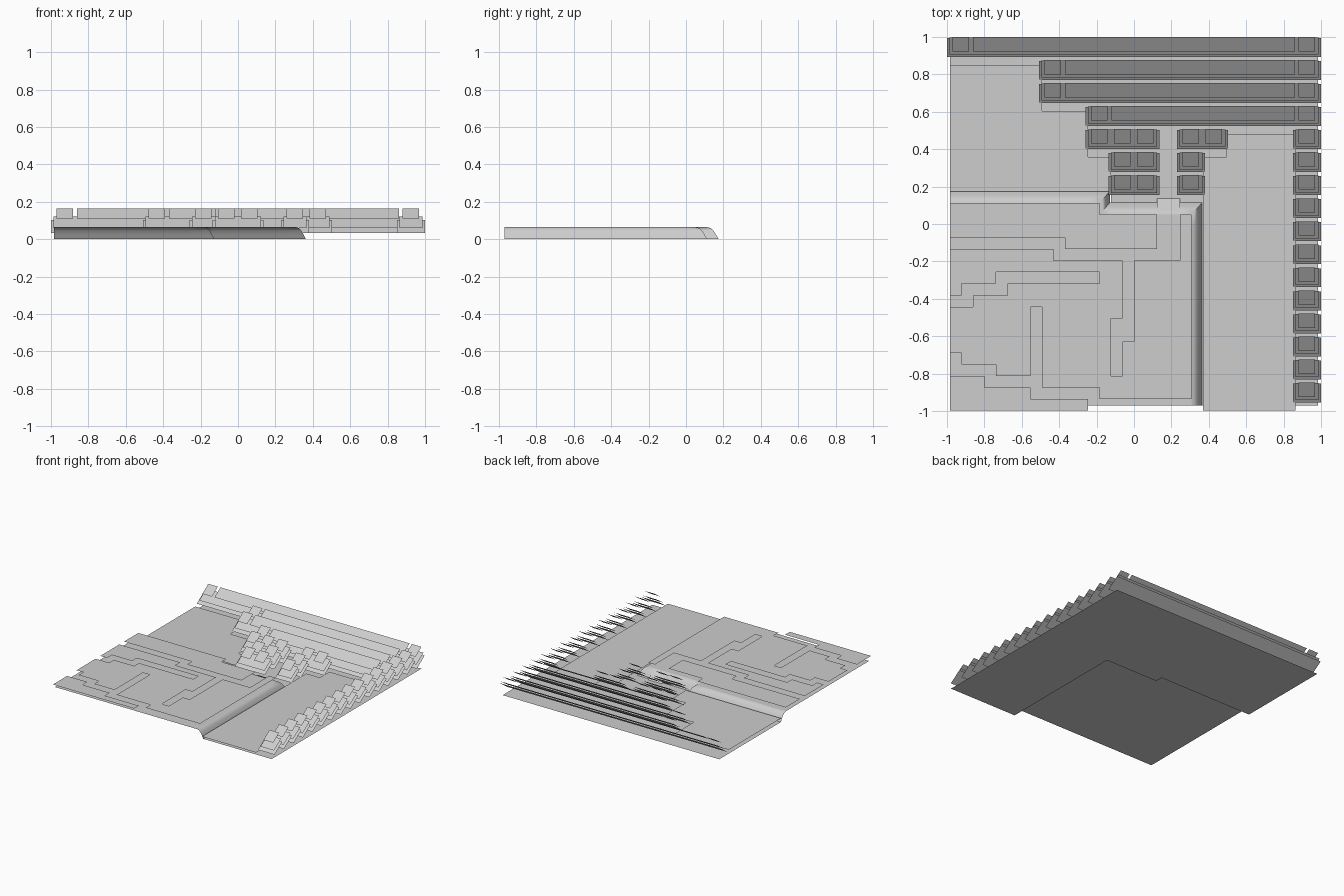
import bpy, bmesh

if "Cube" in bpy.data.objects:
    bpy.data.objects.remove(bpy.data.objects["Cube"])

T = 0.0616                 # terrain tile size
X0, Y0 = -0.985, -0.997    # front left corner of the terrain
TOP = 0.065                # plateau height
LIFT = 0.031               # grass sheets lie this far above the bare soil
FRONT = -0.97              # front edge of the bare soil

mat = bpy.data.materials.new("plain grey")
mat.diffuse_color = (0.61, 0.61, 0.61, 1)
mat.use_nodes = True
mat.node_tree.nodes["Principled BSDF"].inputs["Base Color"].default_value = mat.diffuse_color


def make(name, quads, smooth=False):
    """Object from a list of four-cornered faces, with shared corners merged."""
    bm = bmesh.new()
    for q in quads:
        bm.faces.new([bm.verts.new(p) for p in q])
    bmesh.ops.remove_doubles(bm, verts=bm.verts, dist=0.0005)
    for f in bm.faces:
        f.smooth = smooth
    me = bpy.data.meshes.new(name)
    bm.to_mesh(me)
    bm.free()
    me.materials.append(mat)
    ob = bpy.data.objects.new(name, me)
    bpy.context.collection.objects.link(ob)
    return ob


def plate(x0, x1, y0, y1, z0, z1):
    """Upward facing sheet that rises from z0 at its front to z1 at its back."""
    return [(x0, y0, z0), (x1, y0, z0), (x1, y1, z1), (x0, y1, z1)]


def tiles(i0, j0, i1, j1, z):
    """Level sheet given in tile columns and rows."""
    return plate(X0 + i0 * T, X0 + i1 * T, Y0 + j0 * T, Y0 + j1 * T, z, z)


# Lower soil around the plateau
back = Y0 + 32 * T
make("lower_soil", [
    plate(X0, -0.123, 0.174, back, 0, 0),
    plate(-0.123, 0.36, 0.112, back, 0, 0),
    plate(0.36, 0.985, FRONT, back, 0, 0)])

# Lower grass floating above the soil, left of and in front of the hedges
make("lower_grass", [tiles(*r, LIFT) for r in (
    (0, 19, 8, 30), (8, 19, 12, 26), (12, 19, 14, 22),
    (22, 0, 24, 22), (24, 0, 30, 24))])

# Plateau soil, with grass everywhere except on the paths
paths = [(0, 14, 10, 15), (9, 13, 20, 14), (18, 13, 20, 17), (15, 6, 16, 13), (14, 3, 15, 8),
         (0, 9, 2, 10), (1, 10, 5, 11), (4, 11, 13, 12),
         (0, 3, 1, 5), (1, 3, 4, 4), (3, 2, 8, 3), (7, 1, 8, 9), (7, 1, 13, 2), (12, 0, 21, 1)]
grass, soil = [], []
for i in range(21):
    for j in range(18 if i < 13 else 17):
        soil.append(plate(X0 + i * T, X0 + (i + 1) * T, max(FRONT, Y0 + j * T),
                          Y0 + (j + 1) * T, TOP, TOP))
        if not any(a <= i < c and b <= j < d for a, b, c, d in paths):
            grass.append(tiles(i, j, i + 1, j + 1, TOP + LIFT))
make("plateau_grass", grass)

# Rounded bank along the back and right of the plateau
# Crest points as tile column, tile row and outward direction
crest = [(i, 18, 0, 1) for i in range(13)] + [(13, 18, 1, 1), (13, 17, 1, 1)]
crest += [(i, 17, 0, 1) for i in range(14, 21)] + [(21, 17, 1, 1)]
crest += [(21, j, 1, 0) for j in range(16, 0, -1)] + [(21, (FRONT - Y0) / T, 1, 0)]
profile = [(0, TOP), (0.018, 0.06), (0.032, 0.046), (0.045, 0.025), (0.059, 0)]
rows = [[(X0 + i * T + u * t * 0.93, Y0 + j * T + v * t * 1.08, z) for i, j, u, v in crest]
        for t, z in profile]
bank = []
for a, b in zip(rows, rows[1:]):
    bank += [(b[k], b[k + 1], a[k + 1], a[k]) for k in range(len(crest) - 1)]
ob = make("plateau_soil_and_bank", soil + bank, True)
bpy.context.view_layer.objects.active = ob
ob.select_set(True)
bpy.ops.object.shade_smooth_by_angle(angle=0.8)

# Ramp leading from the path to the lower ground
make("ramp", [plate(0.123, 0.246, 0.07, 0.137, TOP, 0.003)])

# Hedges: three tilted foliage layers each
lower, middle, crown = [], [], []


def hedge(x0, x1, row, tops):
    y = 1.0 - 2 * T * row
    lower.append(plate(x0, x1, y - 0.106, y - 0.005, 0.034, 0.104))
    middle.append(plate(x0 + 0.013, x1 - 0.013, y - 0.094, y - 0.002, 0.06, 0.122))
    for a, b in tops:
        crown.append(plate(a, b, y - 0.077, y, 0.112, 0.165))


def bushes(x0, count, row):
    hedge(x0, x0 + 2 * T * count + 0.027, row,
          [(x0 + 0.03 + 2 * T * k, x0 + 0.117 + 2 * T * k) for k in range(count)])


for row, left in enumerate((-1.0, -0.508, -0.508, -0.26)):
    hedge(left, 1.0, row, [(left + 0.03, left + 0.117), (left + 0.14, 0.86), (0.88, 0.967)])
bushes(-0.26, 3, 4)
bushes(0.23, 2, 4)
for row in (5, 6):
    bushes(-0.137, 2, row)
    bushes(0.23, 1, row)
for row in range(4, 16):
    bushes(0.85, 1, row)
make("hedge_lower_layer", lower)
make("hedge_middle_layer", middle)
make("hedge_crown_layer", crown)
